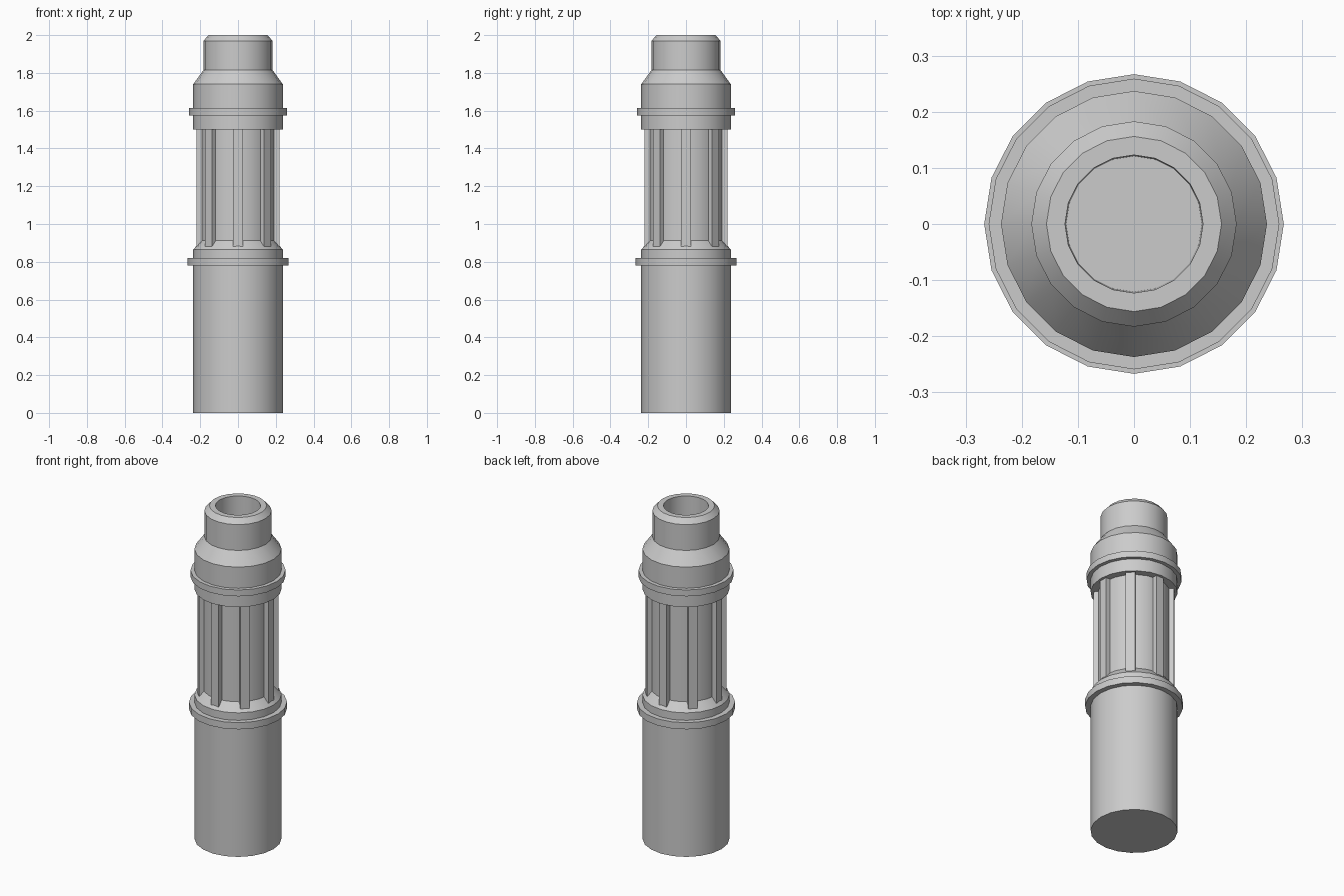
import bpy, bmesh, math

if "Cube" in bpy.data.objects:
    bpy.data.objects.remove(bpy.data.objects["Cube"])

SIDES = 20


def finish(name, bm, smooth=True):
    bmesh.ops.recalc_face_normals(bm, faces=bm.faces)
    mesh = bpy.data.meshes.new(name)
    bm.to_mesh(mesh)
    bm.free()
    ob = bpy.data.objects.new(name, mesh)
    bpy.context.collection.objects.link(ob)
    if smooth:
        bpy.ops.object.select_all(action='DESELECT')
        ob.select_set(True)
        bpy.context.view_layer.objects.active = ob
        bpy.ops.object.shade_smooth_by_angle(angle=math.radians(25))
    return ob


def lathe(name, profile, closed=False):
    """Revolve (radius, z) points; open profiles get flat end caps."""
    bm = bmesh.new()
    rings = []
    for r, z in profile:
        rings.append([bm.verts.new((r * math.sin(2 * math.pi * i / SIDES),
                                    r * math.cos(2 * math.pi * i / SIDES), z))
                      for i in range(SIDES)])
    pairs = list(zip(rings, rings[1:]))
    if closed:
        pairs.append((rings[-1], rings[0]))
    else:
        bm.faces.new(rings[0])
        bm.faces.new(rings[-1])
    for a, b in pairs:
        for i in range(SIDES):
            j = (i + 1) % SIDES
            bm.faces.new((a[i], a[j], b[j], b[i]))
    return finish(name, bm)


# Main tube: base, recessed grip, collar, shoulder, neck and bore
lathe("body", [(0.237, 0), (0.237, 0.865), (0.195, 0.912), (0.195, 1.5),
               (0.237, 1.5), (0.237, 1.74), (0.183, 1.815), (0.183, 1.97),
               (0.156, 2.0), (0.123, 2.0), (0.121, 1.82)])

# Raised bands
for name, r, z0, z1 in (("lower_band", 0.267, 0.78, 0.82),
                        ("upper_band", 0.259, 1.575, 1.613)):
    lathe(name, [(0.23, z0), (r, z0), (r, z1), (0.23, z1)], closed=True)

# Eight ribs around the recessed section
for k in range(8):
    a = k * math.pi / 4
    bm = bmesh.new()
    bmesh.ops.create_cube(bm, size=1)
    for v in bm.verts:
        v.co.x = 0.22 if v.co.x > 0 else 0.185
        v.co.y *= 0.052
        v.co.z = 1.5 if v.co.z > 0 else 0.88
    rib = finish(f"rib_{k + 1}", bm, smooth=False)
    rib.rotation_euler.z = a
